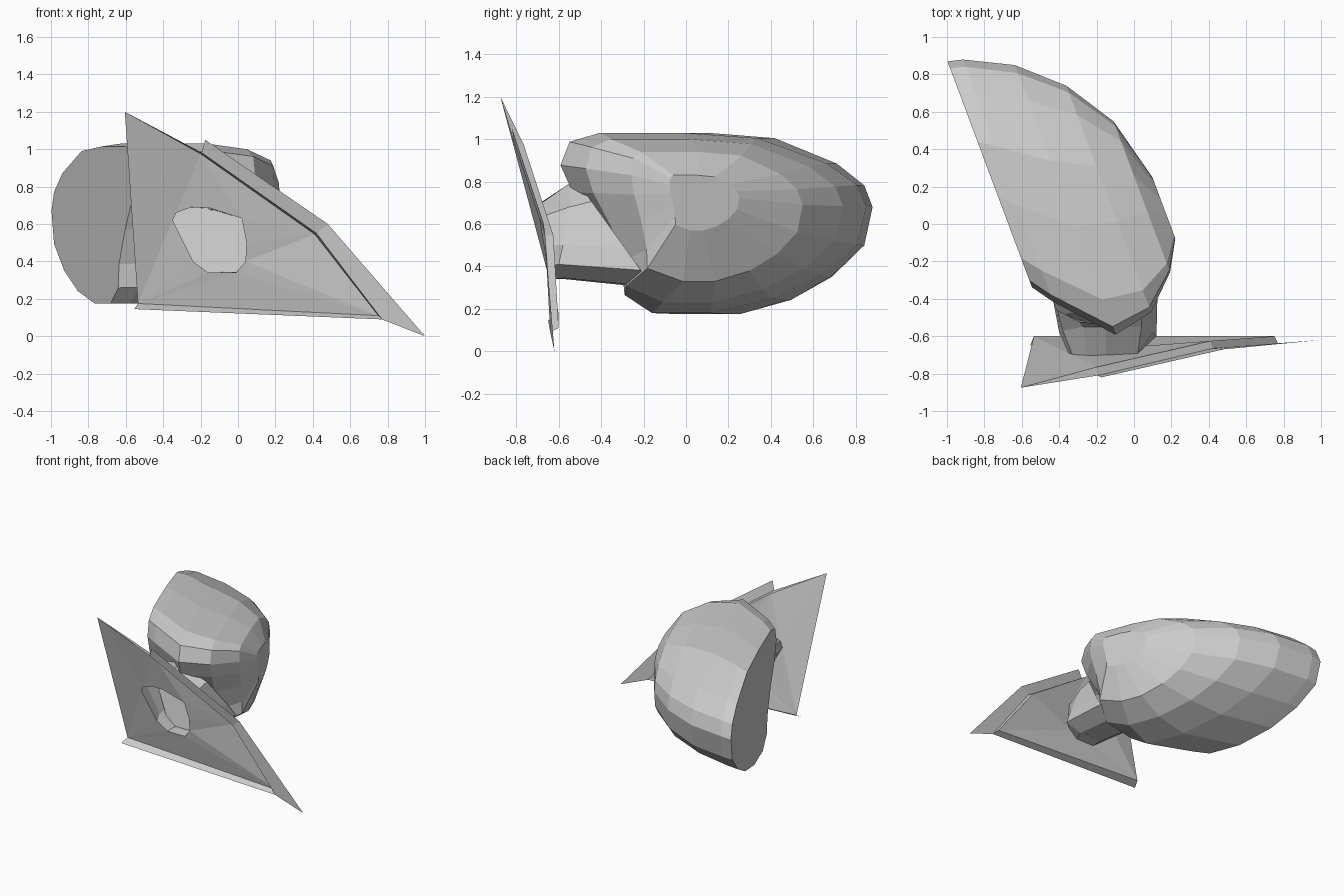
import bpy, bmesh
from mathutils import Vector

cube = bpy.data.objects.get("Cube")
if cube:
    bpy.data.objects.remove(cube, do_unlink=True)

grey = bpy.data.materials.new("plain_grey")
grey.use_nodes = True
COLOUR = (0.6, 0.6, 0.6, 1)
grey.diffuse_color = COLOUR
grey.node_tree.nodes["Principled BSDF"].inputs["Base Color"].default_value = COLOUR


def finish(name, bm, recalc=True):
    """Turn a bmesh into a flat-shaded object."""
    if recalc:
        bmesh.ops.recalc_face_normals(bm, faces=bm.faces)
    mesh = bpy.data.meshes.new(name)
    bm.to_mesh(mesh)
    bm.free()
    mesh.materials.append(grey)
    obj = bpy.data.objects.new(name, mesh)
    bpy.context.collection.objects.link(obj)


def ring(bm, points):
    return [bm.verts.new(p) for p in points]


def bridge(bm, a, b, closed=True):
    n = len(a)
    for i in range(n if closed else n - 1):
        j = (i + 1) % n
        bm.faces.new((a[i], a[j], b[j], b[i]))


# Mirror housing: one outline lofted outwards from the flat glass side
ALONG = Vector((-0.35, 0.936, 0))
OUT = Vector((0.936, 0.35, 0))
OUTLINE = [(1, .59), (.97, .71), (.87, .83), (.645, .97), (.4, 1), (.13, 1), (.03, .95),
           (0, .82), (.04, .67), (.13, .47), (.2, .25), (.21, .1), (.3, 0),
           (.49, 0), (.69, .08), (.85, .21), (.97, .38)]
# depth, near end, far end, bottom, top, strength of the undercut by the neck
SECTIONS = [(-.63, -.126, 1.164, .175, 1.015, 1),
            (-.55, -.24, 1.145, .175, 1.03, 1),
            (-.3, -.52, 1.02, .18, 1.03, 1),
            (-.08, -.475, .82, .23, 1.0, .75),
            (.09, -.31, .553, .33, .94, .45),
            (.18, -.15, .2, .57, .83, .4)]
bm = bmesh.new()
loops = []
for w, u0, u1, z0, z1, cut in SECTIONS:
    points = []
    for a, b in OUTLINE:
        if a < .25:
            a *= cut
        points.append(ALONG * (u0 + a * (u1 - u0)) + OUT * w + Vector((0, 0, z0 + b * (z1 - z0))))
    loops.append(ring(bm, points))
for a, b in zip(loops, loops[1:]):
    bridge(bm, a, b)
bm.faces.new(loops[0])
bm.faces.new(loops[-1])
finish("mirror_housing", bm)

# Hollow neck flaring from the plate opening into the housing
OPENING = [(-.35, .62), (-.33, .66), (-.25, .69), (-.15, .685), (.02, .63), (.045, .5),
           (.04, .4), (-.01, .34), (-.16, .34), (-.24, .4)]
hole = [(x, -.585 - .17 * z, z) for x, z in OPENING]
flare = [(-.4, -.58, .64), (-.38, -.57, .7), (-.27, -.55, .77), (-.15, -.55, .79),
         (.04, -.55, .68), (.1, -.58, .5), (.12, -.6, .41), (.02, -.57, .345),
         (-.16, -.57, .34), (-.28, -.57, .42)]
end = [(x * 1.08, .14 - .86 * z, .55 + (z - .55) * 1.2) for x, y, z in flare]
bm = bmesh.new()
rings = [ring(bm, pts) for pts in (hole, flare, end)]
bridge(bm, rings[0], rings[1])
bridge(bm, rings[1], rings[2])
finish("neck", bm)

# Wall closing the inside of the neck
bm = bmesh.new()
bm.faces.new(ring(bm, [(x * 1.05, -.61 + .2 * z, z) for x, z in OPENING]))
finish("neck_inner_wall", bm)

# Mounting plate: curved sheet with the neck opening cut through it
PLATE = [(-.605, -.875, 1.2), (-.2, -.765, .975), (.41, -.625, .545),
         (.75, -.6, .11), (-.535, -.6, .175)]
bm = bmesh.new()
edges = []
for pts in (PLATE, hole):
    vs = ring(bm, pts)
    edges += [bm.edges.new((vs[i - 1], vs[i])) for i in range(len(vs))]
bmesh.ops.triangle_fill(bm, edges=edges, use_beauty=True, normal=(0, -1, 0))
for f in bm.faces:
    f.normal_update()
    if f.normal.y > 0:
        f.normal_flip()
finish("mounting_plate", bm, recalc=False)

# Rim wall around the plate and the outer flange along the sloping edge
LIP = [(-.195, -.81, .982), (.42, -.665, .55), (.77, -.64, .09), (-.555, -.65, .145)]
FLANGE = [(-.175, -.82, 1.05), (.48, -.67, .6), (1.0, -.62, 0)]
bm = bmesh.new()
inner, lip = ring(bm, PLATE), ring(bm, LIP)
bm.faces.new((inner[0], inner[1], lip[0]))
bridge(bm, inner[1:], lip, closed=False)
bridge(bm, lip[:3], ring(bm, FLANGE), closed=False)
finish("plate_rim", bm)
